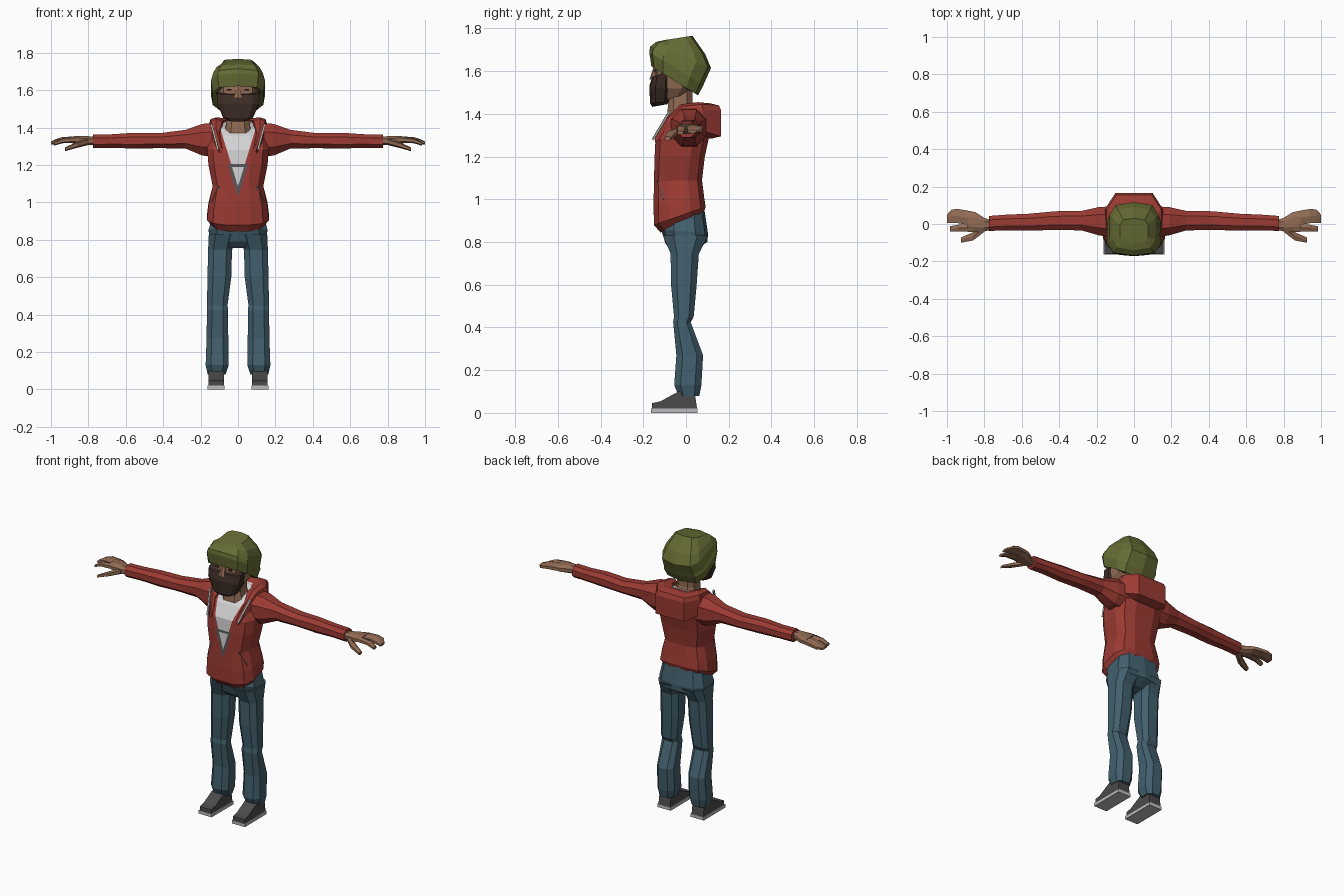
import bpy, bmesh, math
from mathutils import Vector as V


def mat(name, r, g, b):
    m = bpy.data.materials.new(name)
    m.diffuse_color = (r, g, b, 1)
    return m


RED = mat("brick red", .33, .043, .033)
OLIVE = mat("olive green", .135, .15, .035)
DENIM = mat("denim blue", .055, .118, .155)
SKIN = mat("skin brown", .29, .15, .09)
HAIR = mat("dark brown", .045, .025, .019)
SHOE = mat("charcoal", .07, .07, .072)
SOLE = mat("light grey", .5, .5, .5)
SHIRT = mat("off white", .65, .65, .65)
ZIP = mat("zip grey", .1, .1, .11)


def ring(c, u, v, n=8, p=3.0):
    """Rounded n-sided cross-section with half axes u and v, flats facing the axes."""
    pts = []
    for i in range(n):
        a = 2 * math.pi * (i + .5) / n
        pts.append([math.copysign(abs(f(a)) ** (2 / p), f(a)) for f in (math.cos, math.sin)])
    mx = max(abs(q[0]) for q in pts)
    my = max(abs(q[1]) for q in pts)
    return [V(c) + V(u) * (q[0] / mx) + V(v) * (q[1] / my) for q in pts]


def level(hw, yf, zf, yb, zb, xc=0, n=10, p=3.0):
    """Cross-section given by its front point, back point and half width."""
    return ring((xc, (yf + yb) / 2, (zf + zb) / 2), (hw, 0, 0),
                (0, (yb - yf) / 2, (zb - zf) / 2), n, p)


def along_x(x, y, z, ry, rz, n=8, p=2.3):
    return ring((x, y, z), (0, ry, 0), (0, 0, rz), n, p)


def loft(name, rings, material, mirror=False):
    bm = bmesh.new()
    vs = [[bm.verts.new(p) for p in r] for r in rings]
    n = len(vs[0])
    for a, b in zip(vs, vs[1:]):
        for i in range(n):
            j = (i + 1) % n
            bm.faces.new((a[i], a[j], b[j], b[i]))
    bm.faces.new(vs[0])
    bm.faces.new(vs[-1])
    bmesh.ops.recalc_face_normals(bm, faces=bm.faces)
    me = bpy.data.meshes.new(name)
    bm.to_mesh(me)
    bm.free()
    me.materials.append(material)
    ob = bpy.data.objects.new(name, me)
    bpy.context.collection.objects.link(ob)
    if mirror:
        md = ob.modifiers.new("mirror", 'MIRROR')
        md.use_mirror_merge = False
    return ob


def bar(name, a, b, w, material, mirror=True):
    """Thin square strip from a to b."""
    d = (V(b) - V(a)).normalized()
    u = d.cross(V((0, 1, 0))).normalized() * w
    v = d.cross(u).normalized() * w
    return loft(name, [ring(a, u, v, 4), ring(b, u, v, 4)], material, mirror)


# Hoodie body: hem, pouch, waist, chest, shoulders, neckline
torso = loft("hoodie_body", [level(*r, n=12) for r in (
    (.138, -.12, .845, .083, .94), (.165, -.15, .88, .092, .965),
    (.158, -.152, .97, .085, 1.01), (.135, -.15, 1.085, .075, 1.09),
    (.158, -.147, 1.2, .088, 1.2), (.165, -.143, 1.28, .11, 1.3),
    (.15, -.10, 1.355, .11, 1.38), (.105, -.06, 1.395, .07, 1.44))], RED)

# Cut the V opening, zip edges and shirt seam into the body
SLOPE, TIP, ZTIP = .306, 1.085, 1.03
bm = bmesh.new()
bm.from_mesh(torso.data)
cuts = [((0, 0, t), (s, 0, -SLOPE)) for s in (1, -1) for t in (TIP, ZTIP)]
cuts += [((0, 0, z), (0, 0, 1)) for z in (1.19, 1.205)]
for co, no in cuts:
    bmesh.ops.bisect_plane(bm, geom=bm.verts[:] + bm.edges[:] + bm.faces[:],
                           plane_co=co, plane_no=V(no).normalized())
for f in bm.faces:
    c = f.calc_center_median()
    if f.normal.z > .85 and c.z > 1.39:
        f.material_index = 1
    elif c.y < -.03 and abs(c.x) < SLOPE * (c.z - TIP):
        f.material_index = 2 if 1.19 < c.z < 1.205 else 1
    elif c.y < -.03 and c.z < 1.205 and abs(c.x) < SLOPE * (c.z - ZTIP):
        f.material_index = 2
bm.to_mesh(torso.data)
bm.free()
torso.data.materials.append(SHIRT)
torso.data.materials.append(ZIP)

# Hood lying round the neck: outer x,y  inner x,y  top z  bottom z
half = [(.10, .165, .055, .055, 1.45, 1.285), (.155, .08, .078, .03, 1.455, 1.31),
        (.152, -.02, .085, -.03, 1.445, 1.32), (.135, -.085, .10, -.085, 1.39, 1.30),
        (.10, -.145, .082, -.145, 1.30, 1.27)]
stations = [(-a, b, -c, d, e, f) for a, b, c, d, e, f in reversed(half)] + half
hood = []
for ox, oy, ix, iy, zt, zb in stations:
    o, i = V((ox, oy, 0)), V((ix, iy, 0))
    up = V((0, 0, 1))
    hood.append([i + up * (zt - .015), i.lerp(o, .5) + up * zt, i.lerp(o, .9) + up * (zt - .01),
                 o + up * (zt - .035), o + up * (zb + .01), i.lerp(o, .6) + up * zb, i + up * zb])
loft("hood", hood, RED)
bar("drawstring", (.142, -.075, 1.415), (.106, -.155, 1.28), .005, SOLE, True)
bar("pocket_zip", (.098, -.13, 1.085), (.135, -.098, 1.0), .007, ZIP, True)

# Sleeves
loft("sleeve", [along_x(*r) for r in (
    (.11, .01, 1.335, .085, .09), (.19, .015, 1.335, .075, .085),
    (.28, .018, 1.338, .052, .05), (.42, .018, 1.33, .05, .04),
    (.56, .01, 1.33, .045, .042), (.68, .008, 1.328, .042, .036),
    (.775, .003, 1.327, .04, .037))], RED, True)

# Hands: palm, finger group, index finger, thumb
loft("palm", [along_x(*r) for r in (
    (.765, -.005, 1.328, .026, .022), (.80, -.003, 1.33, .036, .024),
    (.85, .01, 1.333, .054, .022), (.89, .015, 1.335, .054, .018))], SKIN, True)
loft("fingers", [along_x(*r, n=6) for r in (
    (.87, .03, 1.335, .038, .018), (.94, .042, 1.333, .038, .016),
    (.975, .042, 1.325, .036, .013), (1.0, .028, 1.317, .022, .008))], SKIN, True)
loft("index_finger", [along_x(*r, n=6) for r in (
    (.87, -.02, 1.335, .022, .016), (.94, -.022, 1.33, .018, .014),
    (.985, -.026, 1.312, .014, .009))], SKIN, True)
loft("thumb", [along_x(*r, n=6) for r in (
    (.80, -.022, 1.325, .02, .018), (.86, -.066, 1.308, .022, .016),
    (.925, -.086, 1.284, .014, .01))], SKIN, True)

# Trousers: seat and two legs (z, inner x, outer x, front y, back y)
loft("trouser_seat", [level(*r) for r in (
    (.10, -.06, .755, .045, .765), (.15, -.095, .79, .10, .80),
    (.157, -.118, .86, .103, .84), (.135, -.10, .92, .085, .96))], DENIM)
loft("trouser_leg", [level((o - i) / 2, yf, z, yb, z, (o + i) / 2, 8, 2.8)
                     for z, i, o, yf, yb in (
    (.83, .006, .156, -.108, .102), (.745, .032, .16, -.072, .06),
    (.60, .036, .163, -.07, .05), (.45, .056, .166, -.056, .036),
    (.425, .053, .166, -.06, .022), (.27, .052, .168, -.045, .08),
    (.13, .05, .173, -.055, .072), (.08, .066, .162, -.035, .062))], DENIM, True)

# Shoes: side profile spread across x, on a flat sole
profile = [(-.16, .02), (-.16, .045), (-.12, .054), (-.035, .10), (.04, .10), (.052, .02)]
loft("shoe", [[V((x, y, z)) for y, z in profile] for x in (.076, .158)], SHOE, True)
loft("shoe_sole", [ring((.117, -.055, z), (.046, 0, 0), (0, .109, 0), 4)
                   for z in (0, .021)], SOLE, True)

# Head, neck and face
loft("neck", [level(.07, -.09, 1.37, .045, 1.40, n=8), level(.06, -.085, 1.43, .03, 1.44, n=8),
              level(.058, -.08, 1.53, .03, 1.53, n=8)], SKIN)
loft("head", [level(*r) for r in (
    (.07, -.13, 1.455, -.01, 1.49), (.098, -.145, 1.52, .03, 1.52),
    (.106, -.148, 1.60, .05, 1.57), (.10, -.145, 1.68, .06, 1.66))], SKIN)
loft("beard", [level(*r) for r in (
    (.05, -.158, 1.433, -.09, 1.445), (.08, -.168, 1.45, -.075, 1.46),
    (.11, -.172, 1.53, -.068, 1.515), (.112, -.158, 1.575, -.07, 1.60))], HAIR)
loft("nose", [level(.02, -.172, 1.56, -.13, 1.56, n=6), level(.01, -.15, 1.625, -.13, 1.625, n=6)],
     SKIN)
bar("eyebrow", (.02, -.147, 1.627), (.085, -.14, 1.63), .006, HAIR)
bar("eye", (.035, -.146, 1.602), (.058, -.145, 1.602), .004, HAIR)
bar("sideburn", (.102, -.085, 1.575), (.102, -.08, 1.65), .012, HAIR)
bar("hair_edge", (.098, -.08, 1.60), (.092, .03, 1.515), .014, HAIR)

# Slouched knitted hat: tilted cuff, then boxy dome
loft("hat", [level(*r, p=3.4) for r in (
    (.112, -.15, 1.63, .04, 1.50), (.135, -.162, 1.622, .056, 1.487),
    (.145, -.172, 1.69, .082, 1.535), (.138, -.168, 1.715, .088, 1.55),
    (.13, -.155, 1.725, .117, 1.615), (.115, -.14, 1.737, .09, 1.68),
    (.075, -.105, 1.745, .03, 1.766))], OLIVE)
